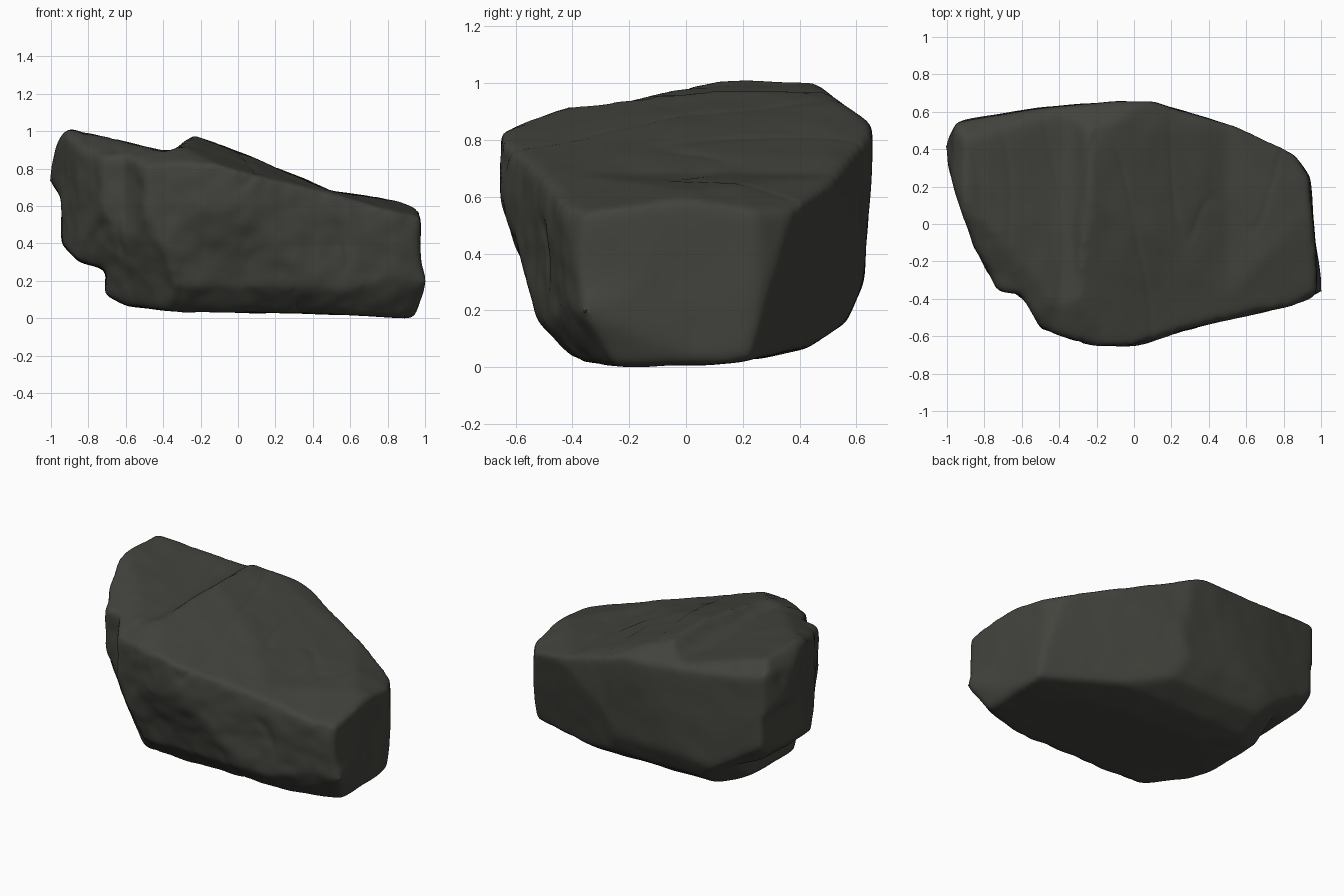
import bpy, bmesh
from mathutils import Vector, noise

if "Cube" in bpy.data.objects:
    bpy.data.objects.remove(bpy.data.objects["Cube"])


def prism(name, outline, place):
    """Closed prism: place(a, b, t) puts an outline point at depth t."""
    bm = bmesh.new()
    near = [bm.verts.new(place(a, b, -1.5)) for a, b in outline]
    far = [bm.verts.new(place(a, b, 1.5)) for a, b in outline]
    bm.faces.new(near)
    bm.faces.new(far[::-1])
    for i in range(len(near)):
        j = (i + 1) % len(near)
        bm.faces.new((near[i], far[i], far[j], near[j]))
    bmesh.ops.recalc_face_normals(bm, faces=bm.faces)
    mesh = bpy.data.meshes.new(name)
    bm.to_mesh(mesh)
    bm.free()
    obj = bpy.data.objects.new(name, mesh)
    bpy.context.collection.objects.link(obj)
    return obj


def apply(obj, kind, **settings):
    mod = obj.modifiers.new(kind.title(), kind)
    for key, value in settings.items():
        setattr(mod, key, value)
    bpy.context.view_layer.objects.active = obj
    bpy.ops.object.modifier_apply(modifier=mod.name)


# Plan, long and end outlines of the boulder
plan = [(-1.01, .42), (-.95, .55), (-.5, .62), (-.1, .655), (.1, .655), (.55, .52),
        (.85, .4), (.94, .25), (.97, -.1), (1.01, -.36), (.85, -.43), (.4, -.53),
        (0, -.65), (-.22, -.65), (-.5, -.56), (-.6, -.38), (-.73, -.355),
        (-.86, -.1), (-.95, .15)]
long_side = [(-1.01, .74), (-.97, .94), (-.91, 1.015), (-.8, .99), (-.4, .895),
             (-.33, .905), (-.24, .98), (.1, .855), (.5, .68), (.85, .635), (.975, .58),
             (.975, .3), (1.01, .2), (.94, 0), (.3, .03), (-.3, .035), (-.6, .07),
             (-.72, .13), (-.7, .26), (-.84, .3), (-.94, .4), (-.945, .65)]
end_side = [(-.665, .82), (-.5, .89), (-.3, .965), (.05, 1.01), (.46, 1.01), (.56, .92),
            (.66, .85), (.655, .7), (.625, .3), (.56, .16), (.42, .07), (.2, .02),
            (-.32, -.01), (-.42, .06), (-.52, .17), (-.6, .45), (-.65, .58)]

rock = prism("boulder", plan, lambda a, b, t: (a, b, t))
cutters = [prism("long_cutter", long_side, lambda a, b, t: (a, t, b)),
           prism("end_cutter", end_side, lambda a, b, t: (t, a, b))]
for cutter in cutters:
    apply(rock, 'BOOLEAN', operation='INTERSECT', solver='EXACT', object=cutter)
    bpy.data.objects.remove(cutter)

# Cleaved planes: sloping top, falling back of the top, back corner,
# front shoulder, low left back, undercut front, low front corner
bm = bmesh.new()
bm.from_mesh(rock.data)
for point, normal in [((0, 0, .89), (.3, -.15, 1)),
                      ((.85, .4, .56), (.42, .2, 1)),
                      ((.85, .39, .57), (.36, .91, -.22)),
                      ((-.73, -.35, .86), (-.2, -.4, 1)),
                      ((-.77, .53, .32), (-.5, .45, -.7)),
                      ((-.5, -.3, .07), (-.65, -.65, -.36)),
                      ((.92, -.27, .02), (.28, -.8, -.55))]:
    cut = bmesh.ops.bisect_plane(bm, geom=bm.verts[:] + bm.edges[:] + bm.faces[:],
                                 plane_co=point, plane_no=normal, clear_outer=True)
    edges = [e for e in cut["geom_cut"] if isinstance(e, bmesh.types.BMEdge)]
    bmesh.ops.contextual_create(bm, geom=edges)
bmesh.ops.recalc_face_normals(bm, faces=bm.faces)
bm.to_mesh(rock.data)
bm.free()

# Even skin with worn edges
apply(rock, 'REMESH', mode='VOXEL', voxel_size=.018)
apply(rock, 'SMOOTH', factor=.5, iterations=16)

# Weathering: faint swells everywhere, small chips and cracks on the front
shifts = []
for v in rock.data.vertices:
    p, n = v.co, v.normal
    rough = max(0, min(1, -n.y * 1.3 - n.x * .5))
    swell = noise.noise(p * 2.5) * .006 + noise.noise(p * 7) * .004
    chips = noise.noise(p * 5 + Vector((7, 2, 4))) * .012
    chips += noise.noise(p * 12 + Vector((1, 5, 3))) * .006
    # Upright cracks, broken up along their length
    crack = max(0, .06 - abs(noise.noise(Vector((p.x * 3, p.y, p.z * 1.4 + 9)))))
    crack *= -.3 * max(0, noise.noise(p * 3.5) + .2)
    # Thin bedding grooves running across the top
    groove = max(0, .05 - abs(noise.noise(Vector((p.x * 3, p.y * .6, 2))))) * -.1
    shifts.append(n * (swell + rough * (chips + crack) + max(0, n.z) * groove))
for v, shift in zip(rock.data.vertices, shifts):
    v.co += shift
apply(rock, 'SMOOTH', factor=.4, iterations=2)

# Rest the boulder on the ground
floor = min(v.co.z for v in rock.data.vertices)
for v in rock.data.vertices:
    v.co.z -= floor

# Dark stone
stone = bpy.data.materials.new("dark_stone")
stone.use_nodes = True
colour = (.055, .056, .047, 1)
stone.diffuse_color = colour
stone.node_tree.nodes["Principled BSDF"].inputs["Base Color"].default_value = colour
rock.data.materials.clear()
rock.data.materials.append(stone)

bpy.ops.object.select_all(action='DESELECT')
rock.select_set(True)
bpy.context.view_layer.objects.active = rock
bpy.ops.object.shade_smooth_by_angle(angle=.7)
